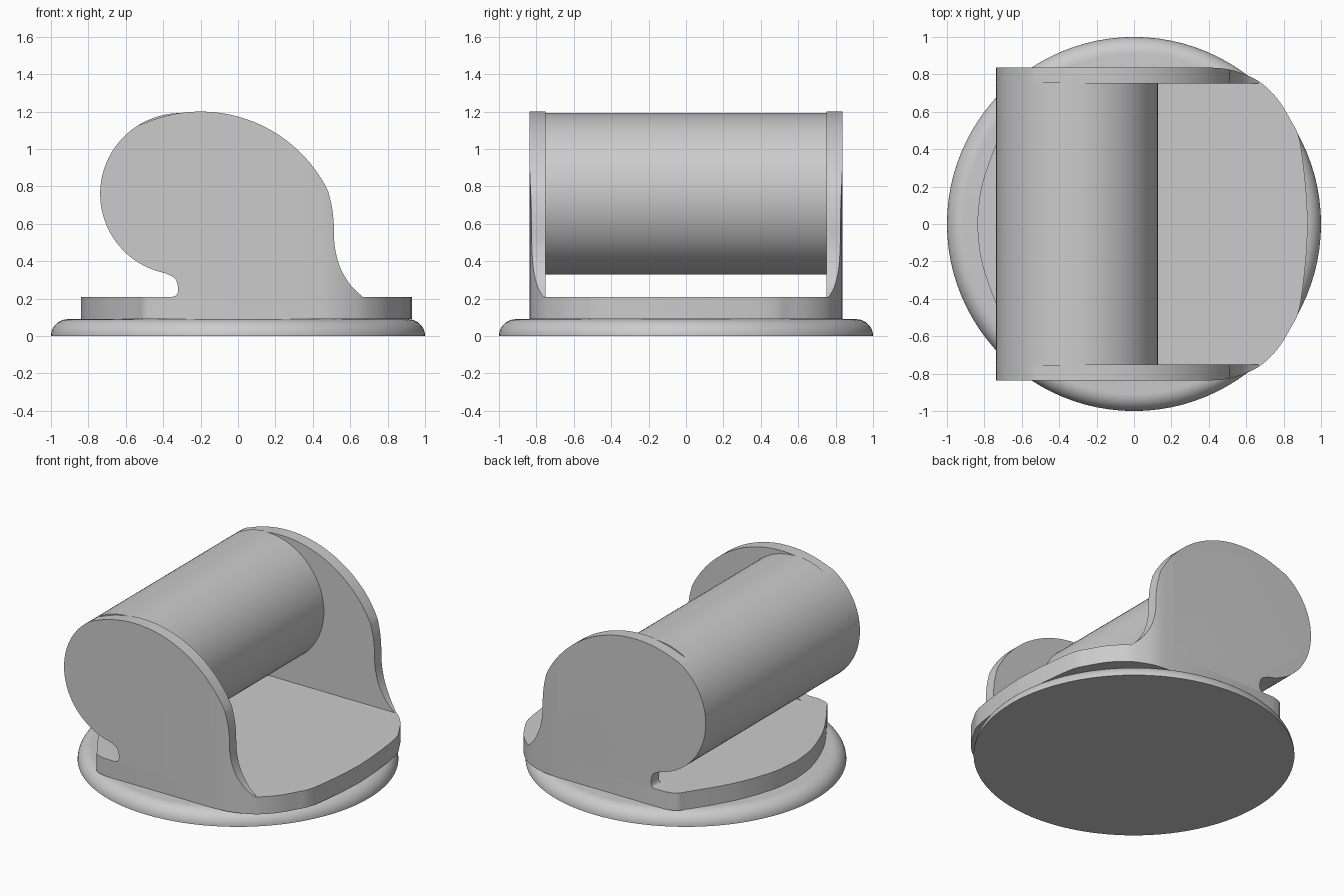
import bpy, bmesh
from math import sin, cos, pi, radians, atan2
from mathutils import Vector, Matrix

if "Cube" in bpy.data.objects:
    bpy.data.objects.remove(bpy.data.objects["Cube"], do_unlink=True)

grey = bpy.data.materials.new("plain grey")
grey.use_nodes = True
grey.diffuse_color = (0.6, 0.6, 0.6, 1)
grey.node_tree.nodes["Principled BSDF"].inputs["Base Color"].default_value = (0.6, 0.6, 0.6, 1)


def finish(name, bm):
    bmesh.ops.recalc_face_normals(bm, faces=bm.faces)
    mesh = bpy.data.meshes.new(name)
    bm.to_mesh(mesh)
    bm.free()
    mesh.materials.append(grey)
    obj = bpy.data.objects.new(name, mesh)
    bpy.context.collection.objects.link(obj)
    return obj


def smooth(obj):
    bpy.ops.object.select_all(action='DESELECT')
    obj.select_set(True)
    bpy.context.view_layer.objects.active = obj
    bpy.ops.object.shade_smooth_by_angle(angle=radians(30))


def prism(name, outline, direction, start):
    """Extrude a closed outline; points are mapped to 3D by start()."""
    bm = bmesh.new()
    face = bm.faces.new([bm.verts.new(start(a, b)) for a, b in outline])
    grown = bmesh.ops.extrude_face_region(bm, geom=[face])["geom"]
    moved = [v for v in grown if isinstance(v, bmesh.types.BMVert)]
    bmesh.ops.translate(bm, verts=moved, vec=direction)
    return finish(name, bm)


def spline(points, steps=6):
    """Smooth curve passing through the points."""
    p = [Vector(q) for q in points]
    p = [2 * p[0] - p[1]] + p + [2 * p[-1] - p[-2]]
    out = []
    for a, b, c, d in zip(p, p[1:], p[2:], p[3:]):
        for i in range(steps):
            t = i / steps
            out.append(0.5 * (2 * b + (c - a) * t + (2 * a - 5 * b + 4 * c - d) * t ** 2
                              + (3 * b - a - 3 * c + d) * t ** 3))
    return [tuple(q) for q in out] + [tuple(points[-1])]


def arc(cx, cz, r, start, end, steps):
    return [(cx + r * cos(start + (end - start) * i / steps),
             cz + r * sin(start + (end - start) * i / steps)) for i in range(steps + 1)]


def mirrored(half):
    """Close a +y half outline with its mirror image."""
    return half + [(x, -y) for x, y in reversed(half) if y > 1e-4]


# Round foot with a rolled upper edge
bm = bmesh.new()
section = [(0, 0), (1, 0)] + arc(0.91, 0, 0.09, 0.1, pi / 2, 10) + [(0, 0.09)]
verts = [bm.verts.new((x, 0, z)) for x, z in section]
edges = [bm.edges.new(pair) for pair in zip(verts, verts[1:])]
bmesh.ops.spin(bm, geom=verts + edges, cent=(0, 0, 0), axis=(0, 0, 1),
               angle=2 * pi, steps=96)
bmesh.ops.remove_doubles(bm, verts=bm.verts, dist=0.0001)
smooth(finish("round_foot", bm))

# Deck plate: shallow arc at one end, straight sides, rounded far end
deck_tail = spline([(-0.84, 0), (-0.815, 0.2), (-0.74, 0.42), (-0.65, 0.59),
                    (-0.54, 0.76), (-0.5, 0.815), (-0.43, 0.838)])
deck_nose = spline([(0.38, 0.838), (0.5, 0.828), (0.6, 0.797), (0.685, 0.75),
                    (0.77, 0.665), (0.835, 0.56), (0.885, 0.45), (0.918, 0.2), (0.93, 0)])
smooth(prism("deck_plate", mirrored(deck_tail + deck_nose), (0, 0, 0.12),
             lambda x, y: (x, y, 0.09)))

# Barrel lying between the cheeks
barrel = arc(-0.305, 0.76, 0.432, 0, 2 * pi, 96)[:-1]
smooth(prism("barrel", barrel, (0, 1.52, 0), lambda x, z: (x, -0.76, z)))

# Cheek profile: crown, barrel end, notch and flared foot
crown = arc(-0.2, 0.44, 0.76, atan2(0.34, 0.68), atan2(0.7, -0.3), 36)
end = arc(-0.305, 0.76, 0.432, atan2(0.38, -0.2), 2 * pi - 1.77, 40)
notch = spline([(-0.37, 0.328), (-0.335, 0.305), (-0.32, 0.255), (-0.328, 0.22), (-0.35, 0.21)])
flare = spline([(0.665, 0.21), (0.6, 0.275), (0.545, 0.37), (0.517, 0.48),
                (0.512, 0.6), (0.502, 0.69), (0.482, 0.775)])
profile = crown[1:] + end[1:] + notch + flare

# Hidden cutter trims the cheeks to the rounded deck end
trim = prism("cheek_trim", mirrored([(-1, 0.838)] + deck_nose), (0, 0, 2),
             lambda x, y: (x, y, -0.1))
for name, y in (("front_cheek", -0.9), ("back_cheek", 0.752)):
    cheek = prism(name, profile, (0, 0.148, 0), lambda x, z: (x, y, z))
    cut = cheek.modifiers.new("trim", 'BOOLEAN')
    cut.operation = 'INTERSECT'
    cut.solver = 'EXACT'
    cut.object = trim
    bpy.ops.object.select_all(action='DESELECT')
    cheek.select_set(True)
    bpy.context.view_layer.objects.active = cheek
    bpy.ops.object.modifier_apply(modifier=cut.name)
    smooth(cheek)
bpy.data.objects.remove(trim, do_unlink=True)
